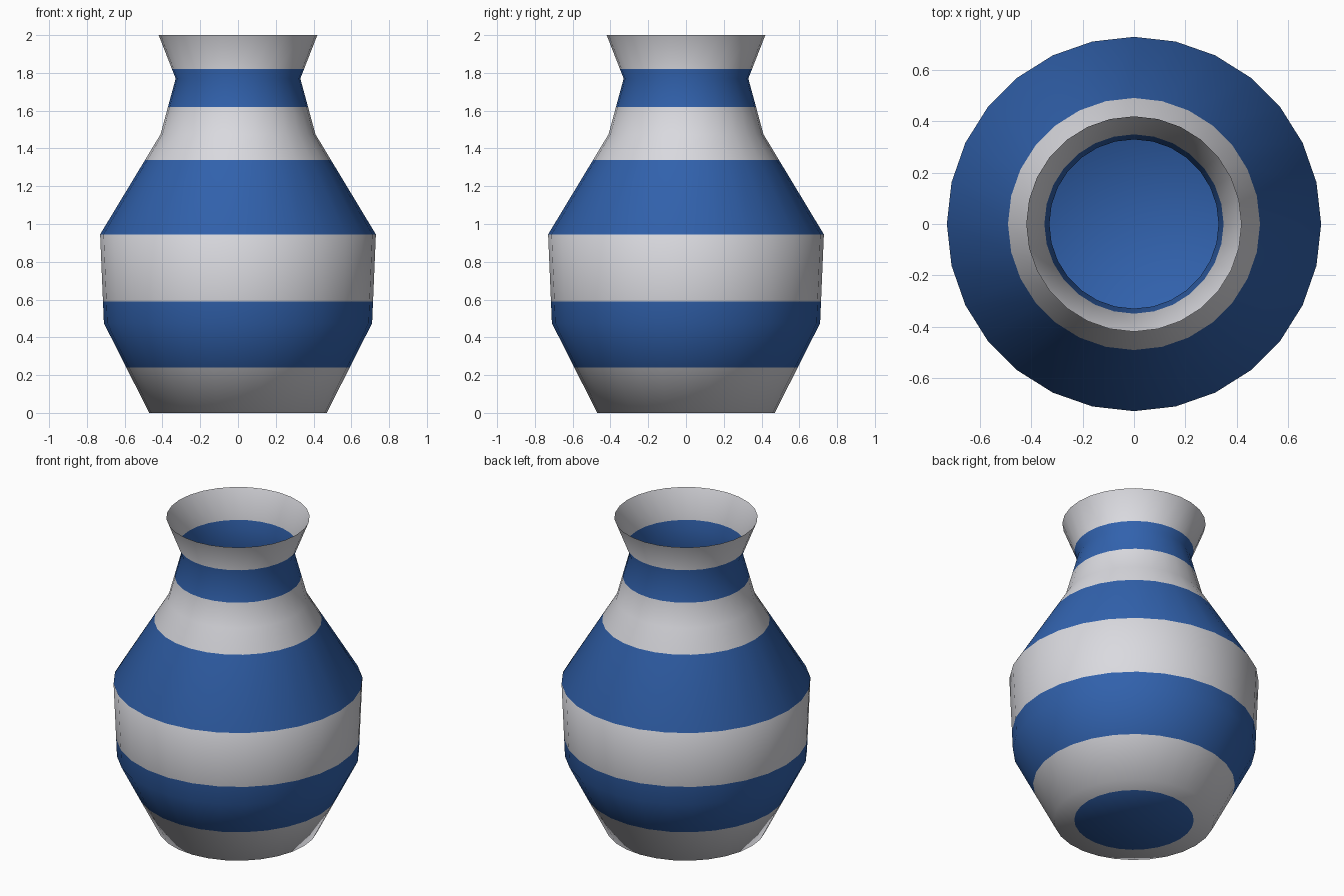
import bpy, bmesh, math
from mathutils import Vector

if "Cube" in bpy.data.objects:
    bpy.data.objects.remove(bpy.data.objects["Cube"])

SIDES = 28
# Silhouette corners (radius, height), from base centre to the open rim
PROFILE = [(0, 0), (0.47, 0), (0.71, 0.475), (0.73, 0.945),
           (0.41, 1.475), (0.33, 1.77), (0.42, 2.0)]
BANDS = [0.24, 0.59, 0.945, 1.34, 1.62, 1.82]   # heights where the glaze changes
BASE_DISC = 0.35                                # radius of the blue disc underneath


def material(name, color):
    m = bpy.data.materials.new(name)
    m.diffuse_color = (*color, 1)
    m.use_nodes = True
    m.node_tree.nodes["Principled BSDF"].inputs["Base Color"].default_value = m.diffuse_color
    return m


# Averaged outward direction at each corner
pts = [Vector(p) for p in PROFILE]
seg = [Vector((b.y - a.y, a.x - b.x)).normalized() for a, b in zip(pts, pts[1:])]
corner = [(seg[max(i - 1, 0)] + seg[min(i, len(seg) - 1)]).normalized()
          for i in range(len(pts))]

# Add the colour boundaries to the profile without changing its shape
rings = [(pts[0], corner[0])]
for i, (a, b) in enumerate(zip(pts, pts[1:])):
    if i == 0:
        cuts = [BASE_DISC / b.x]
    else:
        cuts = [(z - a.y) / (b.y - a.y) for z in BANDS if a.y + 1e-4 < z < b.y - 1e-4]
    for t in cuts + [1.0]:
        rings.append((a.lerp(b, t), corner[i].lerp(corner[i + 1], t).normalized()))

# Spin the profile into a single-walled vase
bm = bmesh.new()
normals = [(0, 0, -1)]
rows = [[bm.verts.new((0, 0, 0))] * SIDES]
for p, n in rings[1:]:
    row = []
    for k in range(SIDES):
        c, s = math.cos(math.tau * k / SIDES), math.sin(math.tau * k / SIDES)
        row.append(bm.verts.new((p.x * c, p.x * s, p.y)))
        normals.append((n.x * c, n.x * s, n.y))
    rows.append(row)

for j, (lo, hi) in enumerate(zip(rows, rows[1:])):
    p, q = rings[j][0], rings[j + 1][0]
    height = (p.y + q.y) / 2
    if height == 0:
        blue = q.x <= BASE_DISC + 1e-4
    else:
        blue = sum(height > z for z in BANDS) % 2 == 1
    for k in range(SIDES):
        n = (k + 1) % SIDES
        loop = [lo[k], lo[n], hi[n], hi[k]] if j else [lo[0], hi[n], hi[k]]
        f = bm.faces.new(loop)
        f.smooth = True
        f.material_index = int(blue)

mesh = bpy.data.meshes.new("vase")
bm.to_mesh(mesh)
bm.free()
mesh.materials.append(material("pale_glaze", (0.70, 0.70, 0.74)))
mesh.materials.append(material("blue_glaze", (0.031, 0.122, 0.42)))
mesh.normals_split_custom_set_from_vertices(normals)
vase = bpy.data.objects.new("vase", mesh)
bpy.context.collection.objects.link(vase)
